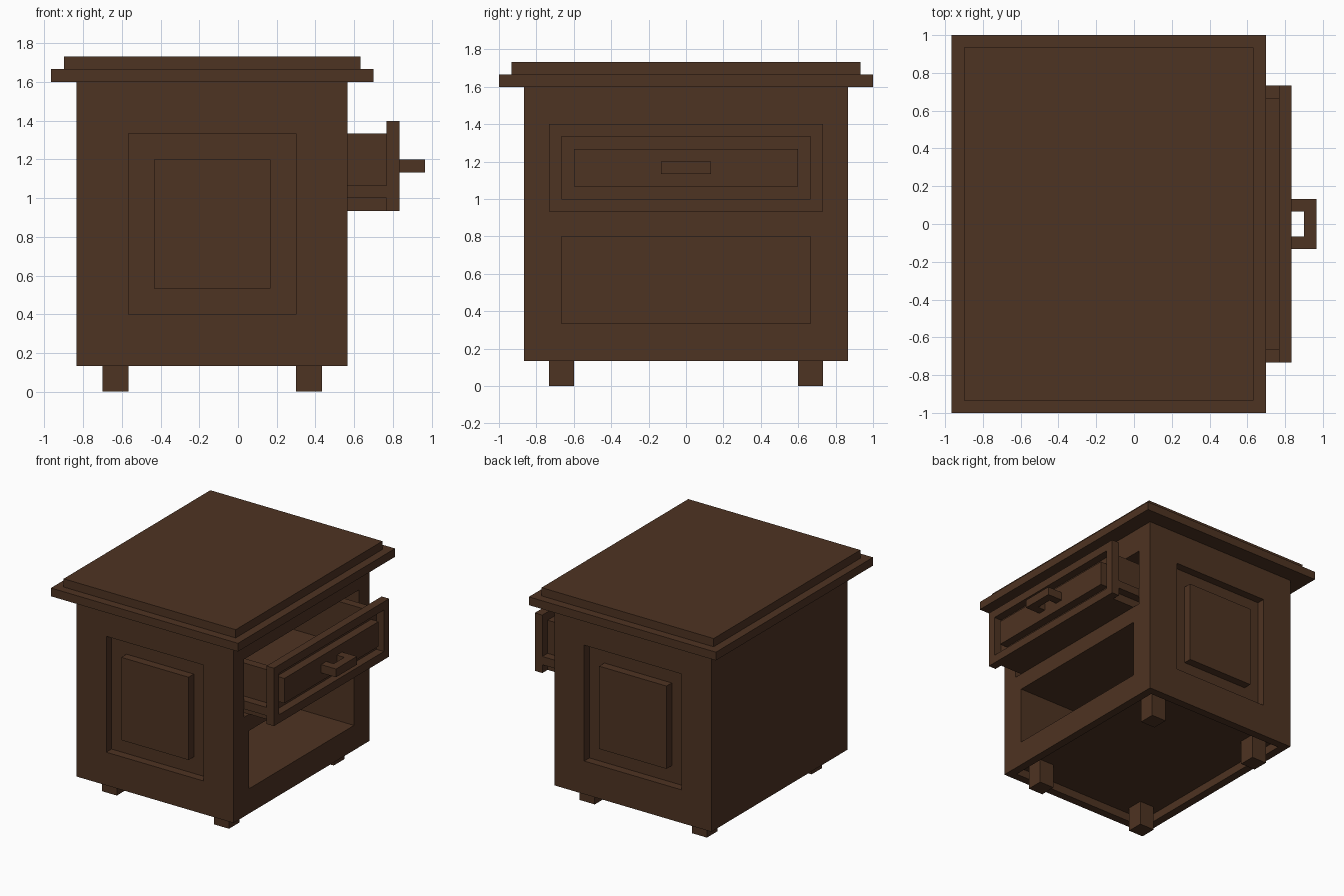
import bpy
import bmesh
from mathutils import Vector

if "Cube" in bpy.data.objects:
    bpy.data.objects.remove(bpy.data.objects["Cube"])

U = 1 / 15  # design grid step

wood = bpy.data.materials.new("dark_brown_wood")
wood.diffuse_color = (0.076, 0.033, 0.016, 1)
wood.use_nodes = True
wood.node_tree.nodes["Principled BSDF"].inputs["Base Color"].default_value = wood.diffuse_color


def add_box(bm, x, y, z):
    """Box spanning the given ranges, in grid steps."""
    lo = Vector((x[0], y[0], z[0])) * U
    hi = Vector((x[1], y[1], z[1])) * U
    verts = bmesh.ops.create_cube(bm, size=1)["verts"]
    for v in verts:
        v.co = Vector([(lo[i] + hi[i]) / 2 + v.co[i] * (hi[i] - lo[i]) for i in range(3)])


def part(name, *boxes):
    bm = bmesh.new()
    for b in boxes:
        add_box(bm, *b)
    mesh = bpy.data.meshes.new(name)
    bm.to_mesh(mesh)
    bm.free()
    mesh.materials.append(wood)
    ob = bpy.data.objects.new(name, mesh)
    bpy.context.collection.objects.link(ob)
    return ob


def carve(ob, *boxes):
    """Cut box-shaped hollows out of a part."""
    for b in boxes:
        cutter = part("cutter", b)
        cutter.hide_render = True
        mod = ob.modifiers.new("cut", 'BOOLEAN')
        mod.operation = 'DIFFERENCE'
        mod.solver = 'EXACT'
        mod.object = cutter
        bpy.context.view_layer.objects.active = ob
        bpy.ops.object.modifier_apply(modifier=mod.name)
        bpy.data.objects.remove(cutter)


# Cabinet body with drawer bay, open shelf, hollow base and side recesses
body = part("cabinet_body", ((-12.5, 8.5), (-13, 13), (2, 24)))
carve(body,
      ((-11.5, 9.5), (-11, 11), (14, 21)),
      ((-11.5, 9.5), (-10, 10), (5, 12)),
      ((-11.5, 7.5), (-12, 12), (1, 3)),
      ((-8.5, 4.5), (-14, -12), (6, 20)),
      ((-8.5, 4.5), (12, 14), (6, 20)))

# Raised side panels
part("front_side_panel", ((-6.5, 2.5), (-13, -12), (8, 18)))
part("rear_side_panel", ((-6.5, 2.5), (12, 13), (8, 18)))

# Stepped top
part("top_lower_slab", ((-14.5, 10.5), (-15, 15), (24, 25)))
part("top_upper_slab", ((-13.5, 9.5), (-14, 14), (25, 26)))

# Feet, reaching up into the hollow base
for x in (-10.5, 4.5):
    for y in (-11, 9):
        part("foot", ((x, x + 2), (y, y + 2), (0, 3)))

# Drawer tray, pulled partly open
tray = part("drawer_tray", ((-7.5, 11.5), (-10, 10), (14, 20)))
carve(tray, ((-6.5, 10.5), (-9, 9), (15, 21)))

# Sliding rails along the tray sides
part("drawer_rails",
     ((-7.5, 11.5), (-11, -10), (15, 16)),
     ((-7.5, 11.5), (10, 11), (15, 16)))

# Drawer front frame with raised centre panel
front = part("drawer_front_frame", ((11.5, 12.5), (-11, 11), (14, 21)))
carve(front, ((11, 13), (-10, 10), (15, 20)))
part("drawer_front_panel", ((11.5, 12.5), (-9, 9), (16, 19)))

# Bracket handle
handle = part("drawer_handle", ((12.5, 14.5), (-2, 2), (17, 18)))
carve(handle, ((12, 13.5), (-1, 1), (16, 19)))
